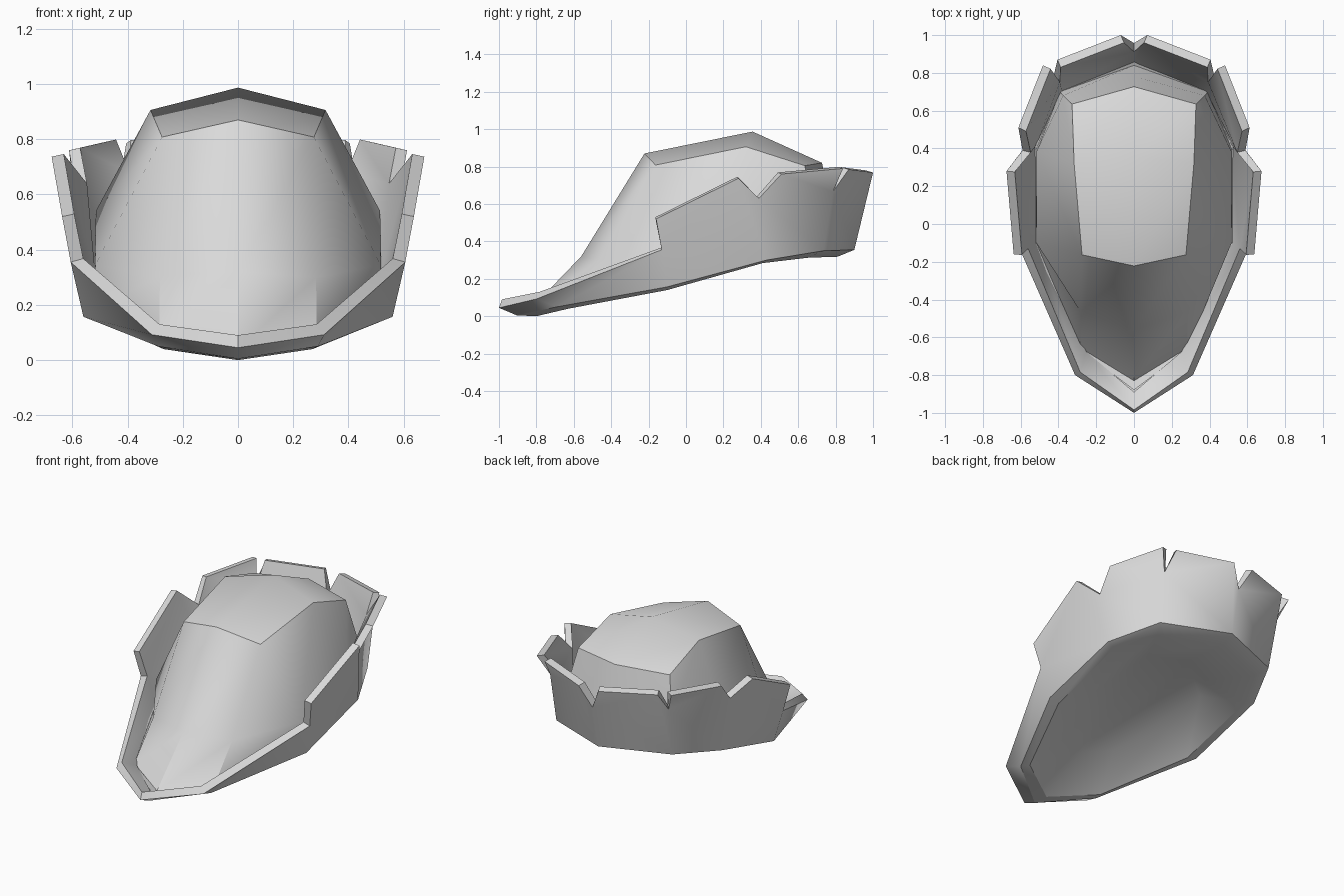
import bpy, bmesh, math

cube = bpy.data.objects.get("Cube")
if cube:
    bpy.data.objects.remove(cube, do_unlink=True)

grey = bpy.data.materials.new("plain_grey")
grey.use_nodes = True
colour = (0.7, 0.7, 0.7, 1)
grey.diffuse_color = colour
grey.node_tree.nodes["Principled BSDF"].inputs["Base Color"].default_value = colour


def build(name, half_faces, crease, thickness=0):
    """Mirror half a surface across x, weld it and optionally thicken it inward."""
    bm = bmesh.new()
    for face in half_faces:
        pts = list(dict.fromkeys(face))
        bm.faces.new([bm.verts.new(p) for p in pts])
        bm.faces.new([bm.verts.new((-x, y, z)) for x, y, z in reversed(pts)])
    bmesh.ops.remove_doubles(bm, verts=bm.verts, dist=0.0005)
    mesh = bpy.data.meshes.new(name)
    bm.to_mesh(mesh)
    bm.free()
    mesh.materials.append(grey)
    obj = bpy.data.objects.new(name, mesh)
    bpy.context.collection.objects.link(obj)
    bpy.ops.object.select_all(action="DESELECT")
    obj.select_set(True)
    bpy.context.view_layer.objects.active = obj
    if thickness:
        solid = obj.modifiers.new("thickness", "SOLIDIFY")
        solid.thickness = thickness
        solid.offset = -1
        solid.use_even_offset = True
        bpy.ops.object.modifier_apply(modifier=solid.name)
    bpy.ops.object.shade_smooth_by_angle(angle=math.radians(crease))


def strip(lower, upper):
    """Faces between two rings, listed from front to back on the +x side."""
    return [(lower[i], lower[i + 1], upper[i + 1], upper[i])
            for i in range(len(lower) - 1)]


# Brim: bottom ring and the torn upper edge of each panel
brim_foot = [(0, -.906, .005), (.29, -.69, .05), (.56, -.10, .157),
             (.56, .43, .30), (.415, .735, .35), (0, .90, .355)]
brim_edge = [
    [(0, -1, .045), (.312, -.80, .092)],
    [(.312, -.80, .092), (.606, -.13, .355)],
    [(.606, -.13, .355), (.637, -.16, .52), (.675, .28, .737), (.59, .39, .63)],
    [(.59, .39, .63), (.612, .51, .76), (.482, .84, .79), (.425, .785, .665)],
    [(.425, .785, .665), (.405, .87, .785), (.07, 1, .768), (0, .958, .63)],
]
panels = [(brim_foot[i], brim_foot[i + 1], *reversed(edge))
          for i, edge in enumerate(brim_edge)]
build("brim", panels, 45, thickness=0.045)

# Crown: gutter against the brim, foot, middle and ridge rings, peaked top
gutter = [(x * .96, y * .97, z + .035) for x, y, z in brim_foot]
crown_foot = [(0, -.83, .04), (.285, -.655, .075), (.517, -.10, .19),
              (.52, .39, .33), (.392, .70, .37), (0, .84, .38)]
crown_mid = [(0, -.56, .32), (.283, -.465, .30), (.517, -.10, .345),
             (.515, .385, .54), (.375, .68, .57), (0, .78, .58)]
front_corner, side_corner = (.275, -.163, .808), (.317, .32, .906)
back_corner, back_ridge = (.328, .635, .805), (0, .727, .82)
front_ridge, peak = (0, -.222, .87), (0, .356, .987)
crown_top = [front_ridge, front_corner, front_corner,
             side_corner, back_corner, back_ridge]
crown = strip(gutter, crown_foot) + strip(crown_foot, crown_mid)
crown += strip(crown_mid, crown_top)
crown += [(front_ridge, front_corner, side_corner, peak),
          (peak, side_corner, back_corner, back_ridge)]
build("crown", crown, 35)

# Underside: flat rim around a shallow hollow
rim_inner = [(0, -.80, 0), (.27, -.63, .04), (.495, -.10, .14),
             (.50, .41, .284), (.37, .655, .313), (0, .81, .318)]
hollow = [(x * .6, y * .6, .16 + (z - .16) * .6 + .1) for x, y, z in rim_inner]
underside = strip(rim_inner, brim_foot) + strip(hollow, rim_inner)
build("underside", underside + [hollow[::-1]], 35)
